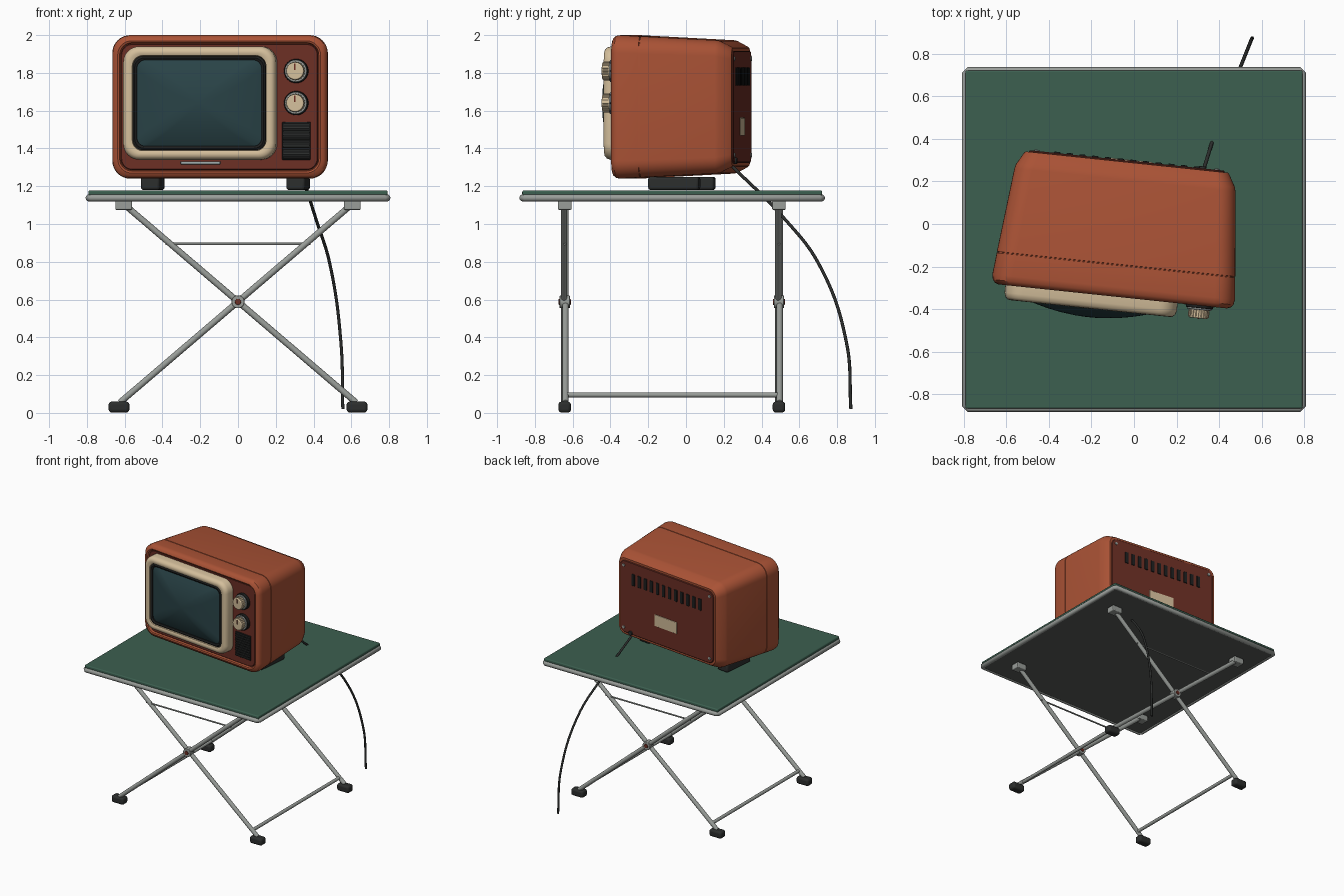
import bpy, bmesh, math
from mathutils import Matrix, Vector

if "Cube" in bpy.data.objects:
    bpy.data.objects.remove(bpy.data.objects["Cube"])


def mat(name, r, g, b):
    m = bpy.data.materials.new(name)
    m.diffuse_color = (r, g, b, 1)
    m.use_nodes = True
    m.node_tree.nodes["Principled BSDF"].inputs["Base Color"].default_value = m.diffuse_color
    return m


ORANGE = mat("orange_shell", .40, .085, .036)
MAROON = mat("maroon_panel", .15, .028, .018)
CREAM = mat("cream_plastic", .66, .52, .33)
GLASS = mat("screen_glass", .022, .055, .062)
BLACK = mat("black_plastic", .012, .013, .013)
RUBBER = mat("rubber", .025, .027, .026)
GREEN = mat("green_pad", .045, .115, .08)
METAL = mat("metal", .32, .34, .32)
UNDER = mat("underside", .10, .105, .10)
SILVER = mat("badge", .35, .42, .42)

# Television frame: origin at the middle of its front face, turned on the table
TV = Matrix.Translation((-.1, -.34, 1.62)) @ Matrix.Rotation(math.radians(-6), 4, 'Z')
WORLD = Matrix.Identity(4)


def finish(name, bm, material, space=WORLD, bevel=0, smooth=True):
    bmesh.ops.recalc_face_normals(bm, faces=bm.faces)
    me = bpy.data.meshes.new(name)
    bm.to_mesh(me)
    bm.free()
    ob = bpy.data.objects.new(name, me)
    bpy.context.collection.objects.link(ob)
    me.materials.append(material)
    ob.matrix_world = space
    if bevel:
        b = ob.modifiers.new("bevel", 'BEVEL')
        b.width, b.segments = bevel, 3
    if smooth:
        bpy.ops.object.select_all(action='DESELECT')
        ob.select_set(True)
        bpy.context.view_layer.objects.active = ob
        bpy.ops.object.shade_smooth_by_angle(angle=math.radians(35))
    return ob


def box(name, c, size, material, space=WORLD, bevel=0):
    bm = bmesh.new()
    bmesh.ops.create_cube(bm, size=1, matrix=Matrix.Translation(c) @ Matrix.Diagonal((*size, 1)))
    return finish(name, bm, material, space, bevel)


def rod(name, a, b, r, material, space=WORLD, bevel=0, sides=20):
    a, b = Vector(a), Vector(b)
    bm = bmesh.new()
    m = Matrix.Translation((a + b) / 2) @ (b - a).to_track_quat('Z', 'Y').to_matrix().to_4x4()
    bmesh.ops.create_cone(bm, cap_ends=True, segments=sides, radius1=r, radius2=r,
                          depth=(b - a).length, matrix=m)
    return finish(name, bm, material, space, bevel)


def loft(name, sections, material, cx=0, cz=0, loop=False, n=8):
    """Skin rounded rectangles (y, half width, half height, corner radius) along y."""
    bm = bmesh.new()
    rings = []
    for y, w, h, r in sections:
        ring = []
        for q, (sx, sz) in enumerate(((1, 1), (-1, 1), (-1, -1), (1, -1))):
            for i in range(n + 1):
                t = (q + i / n) * math.pi / 2
                ring.append(bm.verts.new((cx + sx * (w - r) + r * math.cos(t), y,
                                          cz + sz * (h - r) + r * math.sin(t))))
        rings.append(ring)
    pairs = list(zip(rings, rings[1:]))
    if loop:
        pairs.append((rings[-1], rings[0]))
    for a, b in pairs:
        for i in range(len(a)):
            j = (i + 1) % len(a)
            bm.faces.new((a[i], a[j], b[j], b[i]))
    if not loop:
        bm.faces.new(rings[0])
        bm.faces.new(rings[-1])
    return finish(name, bm, material, TV)


# --- Television shell with recessed front, seam groove and tapered back
loft("tv_shell", [
    (.03, .525, .335, .06), (.004, .53, .34, .065), (0, .54, .35, .075), (.006, .556, .364, .085),
    (.02, .568, .376, .09), (.045, .573, .38, .095), (.147, .563, .374, .092),
    (.148, .559, .37, .09), (.152, .559, .37, .09), (.153, .563, .374, .092),
    (.55, .522, .353, .085), (.57, .517, .349, .085), (.628, .484, .318, .065), (.634, .478, .312, .06)],
    ORANGE)
loft("front_panel", [(.035, .524, .334, .06), (.018, .524, .334, .06), (.014, .52, .33, .056)], MAROON)

# --- Screen surround, gasket and domed glass
SX, SZ = -.1, .02
loft("screen_bezel", [
    (.03, .407, .3, .085), (-.035, .407, .3, .085), (-.055, .401, .294, .08), (-.066, .388, .281, .07),
    (-.068, .372, .265, .06), (-.062, .356, .252, .055), (-.02, .35, .246, .05), (.03, .35, .246, .05)],
    CREAM, SX, SZ, True)
loft("screen_gasket", [
    (.0, .352, .248, .05), (-.055, .352, .248, .05), (-.062, .343, .239, .05),
    (-.056, .332, .228, .045), (.0, .332, .228, .045)], BLACK, SX, SZ, True)
dome = [1, .96, .88, .76, .6, .4, .2, .05]
loft("screen_glass", [(0, .336, .232, .045)] +
     [(-.045 - .064 * (1 - s * s), .336 * s, .232 * s, .045 * s + .1 * s * (1 - s)) for s in dome],
     GLASS, SX, SZ)

# --- Dials: dark collar, metal ring, ribbed knob and pointer
for k, z in enumerate((.19, .02)):
    x = .41
    tag = ("upper", "lower")[k]
    rod(tag + "_dial_collar", (x, .02, z), (x, -.012, z), .064, BLACK, TV, .004, 40)
    rod(tag + "_dial_ring", (x, .0, z), (x, -.02, z), .058, METAL, TV, .004, 40)
    rod(tag + "_dial_knob", (x, -.01, z), (x, -.06, z), .046, CREAM, TV, .006, 40)
    for i in range(20):
        a = i * math.tau / 20
        rx, rz = x + .046 * math.cos(a), z + .046 * math.sin(a)
        rod(tag + "_dial_rib", (rx, -.022, rz), (rx, -.054, rz), .0045, CREAM, TV, 0, 6)
    box(tag + "_dial_pointer", (x, -.06, z + .022), (.008, .006, .034), MAROON, TV)

# --- Speaker grille and front badge
box("speaker_recess", (.41, .012, -.18), (.15, .012, .2), BLACK, TV, .003)
for i in range(10):
    box("speaker_slat", (.41, .004, -.268 + i * .0196), (.142, .012, .009), RUBBER, TV, .002)
box("front_badge", (-.1, .008, -.296), (.21, .014, .016), SILVER, TV, .003)

# --- Back panel with vents, label, screws and cord outlet
loft("back_panel", [(.62, .462, .296, .05), (.638, .462, .296, .05), (.642, .458, .292, .046)], MAROON)
for i in range(12):
    box("back_vent", (-.33 + i * .06, .642, .16), (.03, .012, .095), BLACK, TV, .004)
box("back_label", (.01, .642, -.105), (.22, .008, .095), CREAM, TV, .002)
for sx in (-1, 1):
    for sz in (-1, 1):
        rod("back_screw", (sx * .425, .636, sz * .255), (sx * .425, .648, sz * .255), .012, METAL, TV, .002, 16)
rod("cord_outlet", (.356, .62, -.285), (.356, .652, -.285), .018, RUBBER, TV, .003)

# --- Television feet
for sx in (-1, 1):
    box("tv_foot", (sx * .387, .32, -.405), (.1, .27, .07), RUBBER, TV, .014)

# --- Power cord hanging behind the table
cu = bpy.data.curves.new("power_cord", 'CURVE')
cu.dimensions, cu.bevel_depth, cu.bevel_resolution, cu.use_fill_caps = '3D', .0085, 3, True
pts = [(.322, .24, 1.31), (.41, .515, 1.035), (.487, .705, .785), (.545, .85, .37), (.555, .873, .02)]
sp = cu.splines.new('BEZIER')
sp.bezier_points.add(len(pts) - 1)
for bp, p in zip(sp.bezier_points, pts):
    bp.co = p
    bp.handle_left_type = bp.handle_right_type = 'AUTO'
cu.materials.append(RUBBER)
bpy.context.collection.objects.link(bpy.data.objects.new("power_cord", cu))

# --- Table top: metal rim tubes, underside board and green pad
CY, HX, HY = -.073, .79, .792
box("table_underside", (0, CY, 1.14), (1.58, 1.584, .03), UNDER)
box("table_pad", (0, CY, 1.164), (1.584, 1.588, .028), GREEN, WORLD, .008)
ring = bpy.data.curves.new("table_rim", 'CURVE')
ring.dimensions, ring.bevel_depth, ring.bevel_resolution = '3D', .0185, 4
sp = ring.splines.new('POLY')
c = .015
corners = [(s * (HX - a), t * (HY - b)) for s, t, a, b in (
    (1, 1, 0, c), (1, 1, c, 0), (-1, 1, c, 0), (-1, 1, 0, c),
    (-1, -1, 0, c), (-1, -1, c, 0), (1, -1, c, 0), (1, -1, 0, c))]
sp.points.add(7)
for p, (x, y) in zip(sp.points, corners):
    p.co = (x, y + CY, 1.138, 1)
sp.use_cyclic_u = True
ring.materials.append(METAL)
bpy.context.collection.objects.link(bpy.data.objects.new("table_rim", ring))

# --- Folding legs: crossed tubes, pivots, brackets, rubber feet and braces
for y, out in ((-.642, -1), (.492, 1)):
    for s in (-1, 1):
        rod("crossed_leg", (-s * .61, y + s * .004, 1.11), (s * .625, y + s * .004, .055), .0165, METAL)
        box("leg_bracket", (s * .605, y, 1.098), (.088, .072, .046), METAL, WORLD, .006)
        box("leg_foot", (s * .63, y, .031), (.11, .066, .058), RUBBER, WORLD, .016)
    rod("leg_pivot", (0, y - .027, .588), (0, y + .027, .588), .034, METAL, WORLD, .004, 28)
    rod("pivot_rivet", (0, y - .032, .588), (0, y + .032, .588), .016, MAROON, WORLD, .003)
    rod("upper_brace", (-.385, y, .895), (.385, y, .895), .006, METAL)
for s in (-1, 1):
    rod("lower_cross_bar", (s * .578, -.642, .095), (s * .578, .492, .095), .013, METAL)
